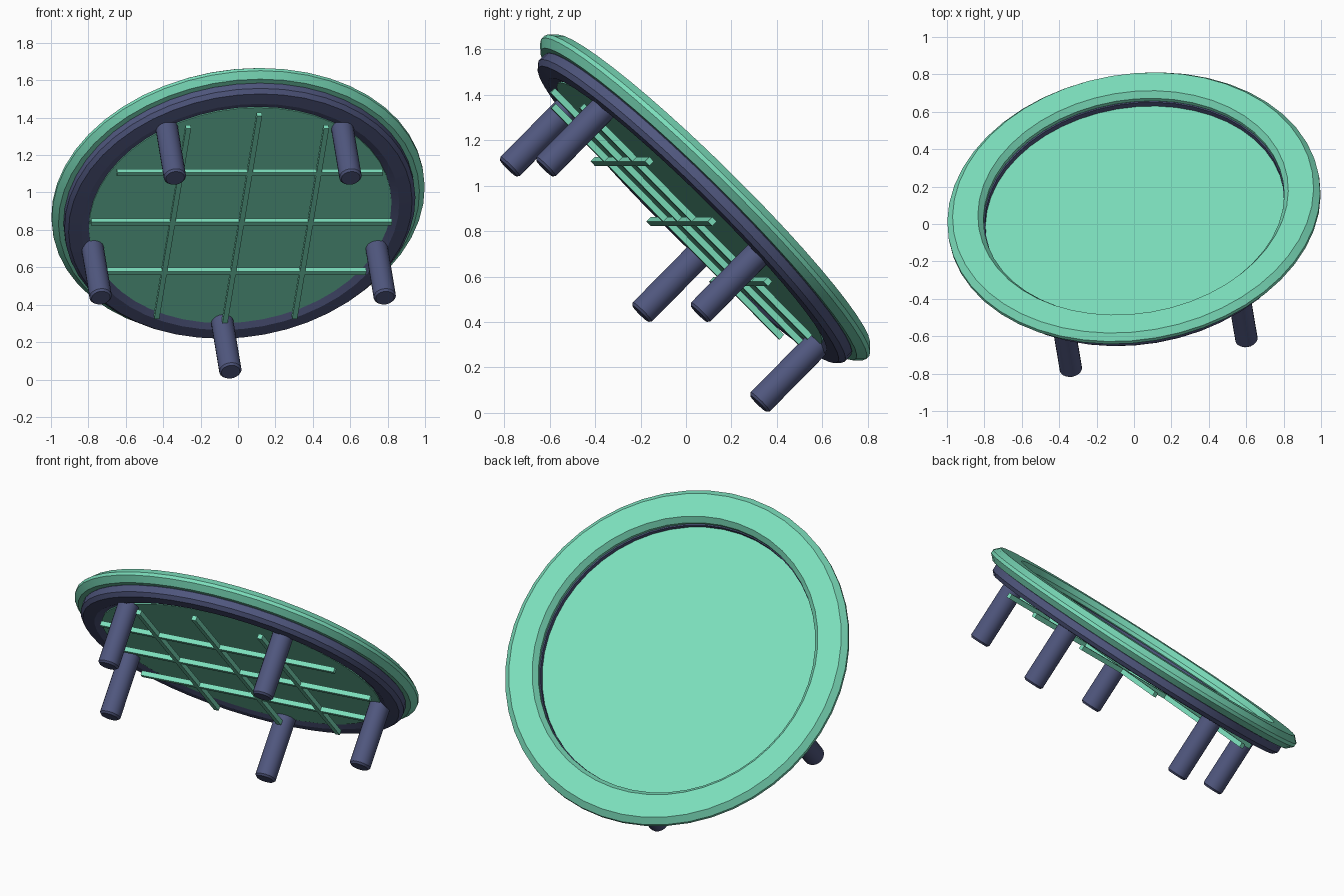
import bpy
import bmesh
import math
from mathutils import Matrix

cube = bpy.data.objects.get("Cube")
if cube:
    bpy.data.objects.remove(cube, do_unlink=True)

# Whole piece is modelled flat, then tilted and turned around its centre
POSE = (Matrix.Translation((0, 0.0845, 0.9485))
        @ Matrix.Rotation(math.radians(9.6), 4, 'Z')
        @ Matrix.Rotation(math.radians(-45), 4, 'X'))


def make_material(name, rgb):
    mat = bpy.data.materials.new(name)
    mat.use_nodes = True
    mat.diffuse_color = (*rgb, 1)
    mat.node_tree.nodes["Principled BSDF"].inputs["Base Color"].default_value = (*rgb, 1)
    return mat


MINT = make_material("mint_green", (0.20, 0.73, 0.50))
NAVY = make_material("slate_navy", (0.08, 0.095, 0.21))


def finish(name, bm, mat, smooth=True):
    bmesh.ops.recalc_face_normals(bm, faces=bm.faces)
    mesh = bpy.data.meshes.new(name)
    bm.to_mesh(mesh)
    bm.free()
    mesh.materials.append(mat)
    obj = bpy.data.objects.new(name, mesh)
    bpy.context.collection.objects.link(obj)
    obj.matrix_world = POSE
    if smooth:
        bpy.ops.object.select_all(action='DESELECT')
        obj.select_set(True)
        bpy.context.view_layer.objects.active = obj
        bpy.ops.object.shade_smooth_by_angle(angle=math.radians(25))
    return obj


def lathe(name, profile, mat, steps=48, closed=True, at=(0, 0)):
    """Spin a (radius, height) profile; open profiles get flat caps."""
    bm = bmesh.new()
    rings = []
    for r, h in profile:
        rings.append([bm.verts.new((at[0] + r * math.cos(math.tau * i / steps),
                                    at[1] + r * math.sin(math.tau * i / steps), h))
                      for i in range(steps)])
    pairs = list(zip(rings, rings[1:]))
    if closed:
        pairs.append((rings[-1], rings[0]))
    else:
        bm.faces.new(rings[0])
        bm.faces.new(rings[-1])
    for a, b in pairs:
        for i in range(steps):
            j = (i + 1) % steps
            bm.faces.new((a[i], a[j], b[j], b[i]))
    return finish(name, bm, mat)


def bar(name, centre, size):
    bm = bmesh.new()
    bmesh.ops.create_cube(bm, size=1, matrix=Matrix.Translation(centre)
                          @ Matrix.Diagonal((*size, 1)))
    return finish(name, bm, MINT, smooth=False)


# Upper padded rim with chamfered edges
lathe("upper_rim", [(0.836, 0.042), (0.972, 0.042), (1.004, 0.01), (1.004, -0.01),
                    (0.972, -0.042), (0.836, -0.042), (0.81, -0.01), (0.81, 0.01)], MINT)

# Dark frame ring under the rim
lathe("lower_ring", [(0.805, -0.015), (0.93, -0.03), (0.945, -0.045), (0.945, -0.085),
                     (0.925, -0.107), (0.855, -0.112), (0.806, -0.09)], NAVY)

# Round panel filling the ring
lathe("centre_panel", [(0.815, -0.045), (0.815, -0.1)], MINT, closed=False)

# Crossed lattice beneath the panel
for k, label in zip((-1, 0, 1), ("first", "middle", "last")):
    length = 1.44 if k else 1.63
    bar(f"{label}_cross_bar", (0, k * 0.374, -0.15), (length, 0.028, 0.028))
    bar(f"{label}_long_bar", (k * 0.374, 0, -0.15), (0.028, length, 0.028))

# Five round legs, evenly spaced around the ring
for k in range(5):
    angle = math.radians(90 + 72 * k)
    lathe(f"leg_{k + 1}", [(0.06, -0.08), (0.06, -0.463), (0.05, -0.474)], NAVY,
          steps=20, closed=False,
          at=(0.81 * math.cos(angle), 0.81 * math.sin(angle)))
